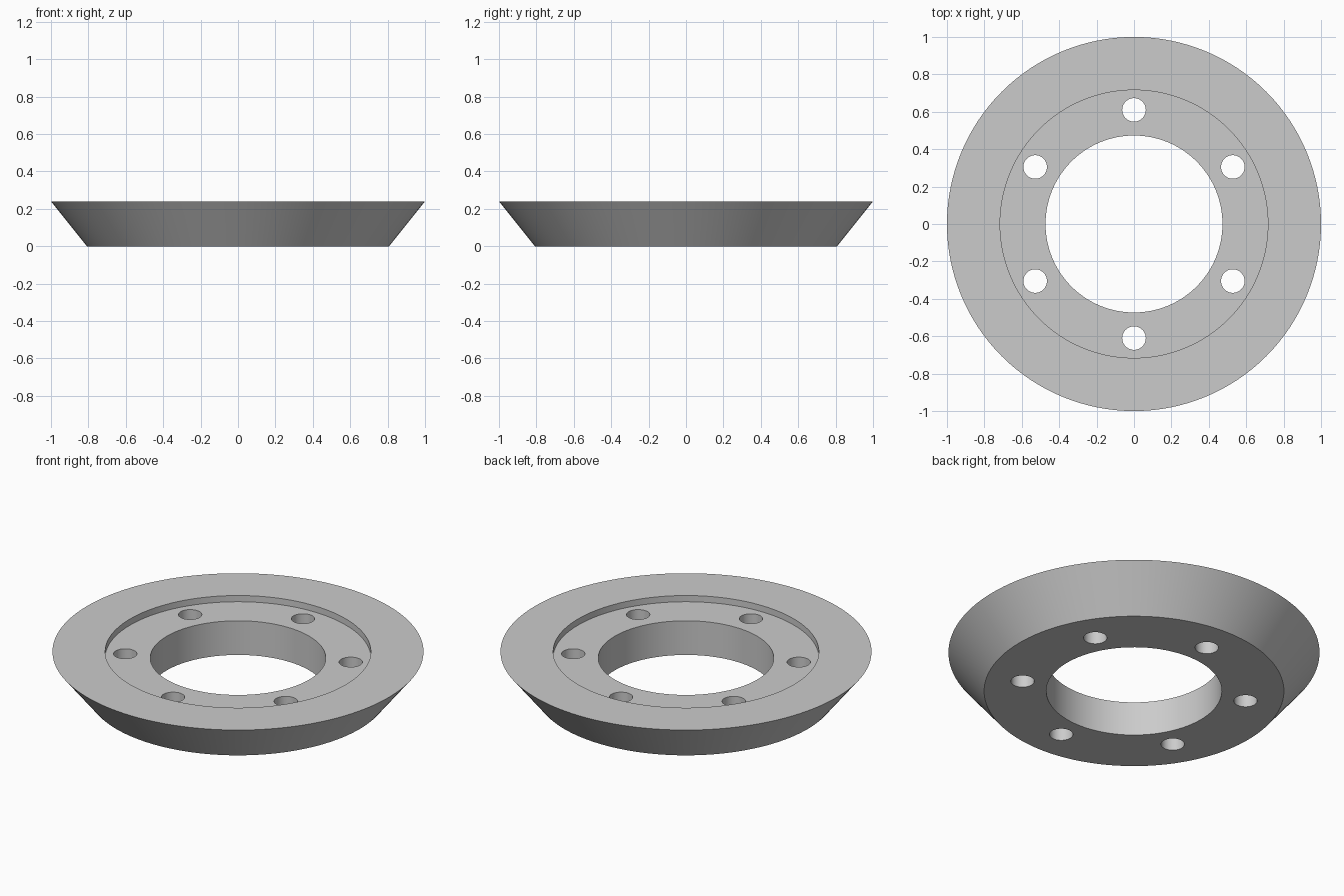
import bpy
import bmesh
from math import cos, sin, pi, radians

SEGMENTS = 128
HEIGHT = 0.24

cube = bpy.data.objects.get("Cube")
if cube:
    bpy.data.objects.remove(cube, do_unlink=True)

grey = bpy.data.materials.new("light_grey")
grey.use_nodes = True
colour = (0.6, 0.6, 0.6, 1)
grey.diffuse_color = colour
grey.node_tree.nodes["Principled BSDF"].inputs["Base Color"].default_value = colour


def make_object(name, bm):
    bmesh.ops.recalc_face_normals(bm, faces=bm.faces)
    mesh = bpy.data.meshes.new(name)
    bm.to_mesh(mesh)
    bm.free()
    mesh.materials.append(grey)
    obj = bpy.data.objects.new(name, mesh)
    bpy.context.collection.objects.link(obj)
    return obj


def lathe(name, profile):
    """Turn a closed (radius, height) profile around z."""
    bm = bmesh.new()
    rings = []
    for i in range(SEGMENTS):
        a = 2 * pi * i / SEGMENTS
        rings.append([bm.verts.new((r * cos(a), r * sin(a), z)) for r, z in profile])
    n = len(profile)
    for i in range(SEGMENTS):
        here, there = rings[i], rings[(i + 1) % SEGMENTS]
        for j in range(n):
            k = (j + 1) % n
            bm.faces.new((here[j], there[j], there[k], here[k]))
    return make_object(name, bm)


# Tapered ring with a shallow recess around the central bore
floor = HEIGHT - 0.037
ring = lathe("flange_ring", [
    (0.473, 0), (0.808, 0), (1, HEIGHT),
    (0.716, HEIGHT), (0.716, floor), (0.473, floor)])

# Six bolt holes
bm = bmesh.new()
for i in range(6):
    a = pi / 2 + i * pi / 3
    made = bmesh.ops.create_cone(bm, cap_ends=True, segments=48,
                                 radius1=0.063, radius2=0.063, depth=1)
    bmesh.ops.translate(bm, verts=made["verts"],
                        vec=(0.61 * cos(a), 0.61 * sin(a), HEIGHT / 2))
cutter = make_object("bolt_hole_cutter", bm)
cutter.hide_render = True

bpy.ops.object.select_all(action='DESELECT')
ring.select_set(True)
bpy.context.view_layer.objects.active = ring
cut = ring.modifiers.new("bolt_holes", 'BOOLEAN')
cut.operation = 'DIFFERENCE'
cut.solver = 'EXACT'
cut.object = cutter
bpy.ops.object.modifier_apply(modifier=cut.name)
bpy.data.objects.remove(cutter, do_unlink=True)

bpy.ops.object.shade_smooth_by_angle(angle=radians(30))
